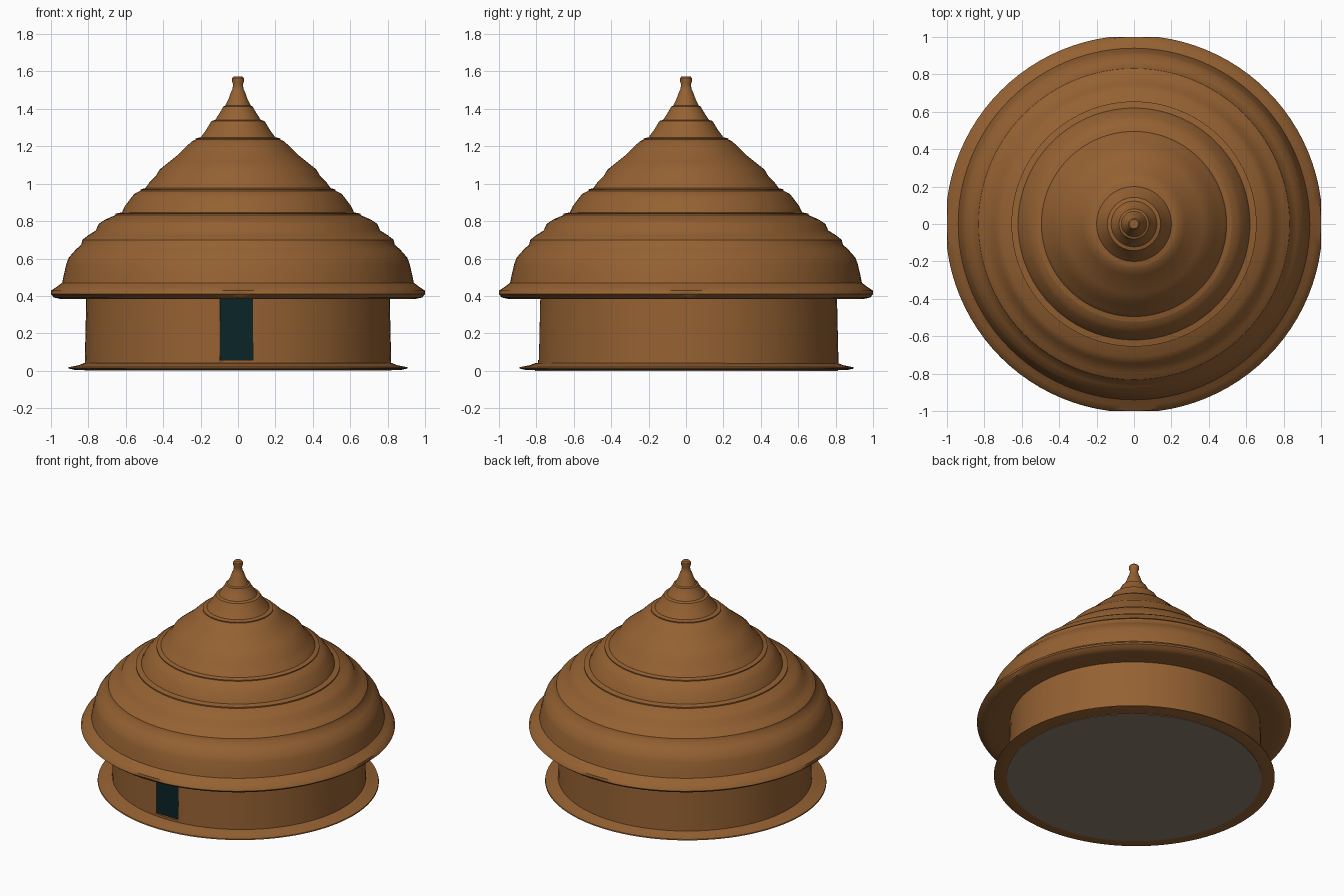
import bpy, bmesh, math

if "Cube" in bpy.data.objects:
    bpy.data.objects.remove(bpy.data.objects["Cube"])

SEG = 96

def material(name, rgb):
    m = bpy.data.materials.new(name)
    m.diffuse_color = (*rgb, 1)
    m.use_nodes = True
    m.node_tree.nodes["Principled BSDF"].inputs["Base Color"].default_value = m.diffuse_color
    return m

thatch_brown = material("earth brown", (0.30, 0.12, 0.032))
floor_grey = material("floor grey", (0.27, 0.205, 0.155))
door_teal = material("dark teal", (0.003, 0.018, 0.020))

def finish(name, bm, mat, angle=35):
    bmesh.ops.remove_doubles(bm, verts=bm.verts, dist=1e-5)
    bmesh.ops.recalc_face_normals(bm, faces=bm.faces)
    me = bpy.data.meshes.new(name)
    bm.to_mesh(me)
    bm.free()
    ob = bpy.data.objects.new(name, me)
    bpy.context.collection.objects.link(ob)
    me.materials.append(mat)
    bpy.ops.object.select_all(action='DESELECT')
    ob.select_set(True)
    bpy.context.view_layer.objects.active = ob
    bpy.ops.object.shade_smooth_by_angle(angle=math.radians(angle))
    return ob

def lathe(name, profile, mat, sx=1, sy=1, oy=0, closed=False):
    """Revolve (radius, z) points round z, clipped to the unit square."""
    clip = lambda v: max(-1, min(1, v))
    bm = bmesh.new()
    rings = []
    for r, z in profile:
        rings.append([bm.verts.new((clip(r * sx * math.cos(2 * math.pi * i / SEG)),
                                    clip(r * sy * math.sin(2 * math.pi * i / SEG) + oy), z))
                      for i in range(SEG)] if r > 0 else [bm.verts.new((0, oy, z))] * SEG)
    pairs = list(zip(rings, rings[1:]))
    if closed:
        pairs.append((rings[-1], rings[0]))
    for a, b in pairs:
        for i in range(SEG):
            j = (i + 1) % SEG
            quad = list(dict.fromkeys((a[i], a[j], b[j], b[i])))
            bm.faces.new(quad)
    return finish(name, bm, mat)

def box(name, x0, x1, y0, y1, z0, z1, mat):
    bm = bmesh.new()
    bmesh.ops.create_cube(bm, size=1)
    for v in bm.verts:
        v.co = ((x0 + x1) / 2 + v.co.x * (x1 - x0),
                (y0 + y1) / 2 + v.co.y * (y1 - y0),
                (z0 + z1) / 2 + v.co.z * (z1 - z0))
    return finish(name, bm, mat)

# Roof: soffit, rounded eave, lapped thatch tiers and finial in one profile
lathe("thatched_roof", [
    (0.78, 0.392), (0.88, 0.388), (0.95, 0.384), (0.985, 0.392), (1.008, 0.41),
    (1.0, 0.428), (0.97, 0.448), (0.94, 0.47), (0.932, 0.51), (0.918, 0.57), (0.905, 0.605),
    (0.87, 0.645), (0.838, 0.675), (0.832, 0.70), (0.80, 0.725), (0.76, 0.75), (0.745, 0.785),
    (0.71, 0.808), (0.655, 0.832), (0.655, 0.84), (0.62, 0.847),
    (0.605, 0.88), (0.575, 0.92), (0.555, 0.945), (0.522, 0.962), (0.522, 0.969), (0.495, 0.976),
    (0.475, 1.005), (0.44, 1.04), (0.42, 1.075), (0.37, 1.115), (0.32, 1.155), (0.275, 1.20),
    (0.245, 1.228), (0.226, 1.235), (0.226, 1.242), (0.20, 1.248),
    (0.172, 1.285), (0.148, 1.325), (0.142, 1.335), (0.122, 1.341),
    (0.10, 1.375), (0.082, 1.405), (0.08, 1.412), (0.068, 1.417),
    (0.05, 1.455), (0.038, 1.49), (0.03, 1.505), (0.026, 1.53), (0.031, 1.545), (0.031, 1.565),
    (0.024, 1.573), (0, 1.573)], thatch_brown)

# Round wall
wall = lathe("round_wall", [(0, 0.012), (0.82, 0.012), (0.811, 0.398), (0, 0.398)],
             thatch_brown, 1, 0.98, 0.012)

# Doorway recess cut in the wall
cutter = box("doorway_cutter", -0.096, 0.081, -0.9, -0.768, 0.058, 0.45, thatch_brown)
cutter.hide_render = True
cut = wall.modifiers.new("doorway", 'BOOLEAN')
cut.operation = 'DIFFERENCE'
cut.solver = 'EXACT'
cut.object = cutter
bpy.context.view_layer.objects.active = wall
bpy.ops.object.modifier_apply(modifier=cut.name)
bpy.data.objects.remove(cutter, do_unlink=True)

# Door panel sitting in the recess
box("door_panel", -0.096, 0.081, -0.776, -0.767, 0.058, 0.393, door_teal)

# Thin spreading skirt at the foot of the wall
lathe("base_skirt", [(0.815, 0.003), (0.87, 0.004), (0.907, 0.012), (0.905, 0.019),
                     (0.85, 0.030), (0.825, 0.040), (0.805, 0.042)],
      thatch_brown, 1, 0.985, 0.003, closed=True)

# Floor disc seen from below
lathe("floor", [(0, 0), (0.822, 0), (0.822, 0.008), (0, 0.008)], floor_grey, 1, 0.985, 0.003)
